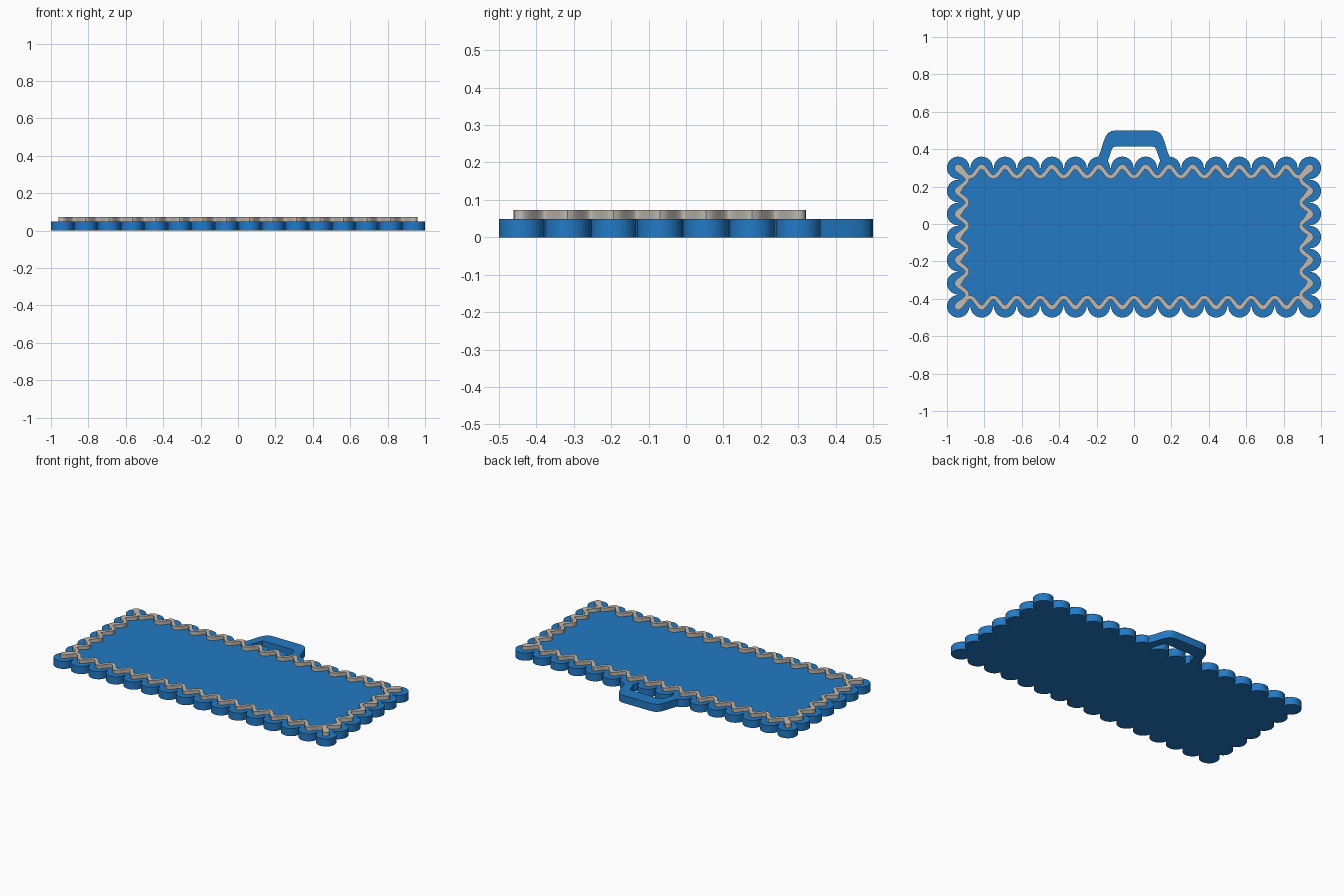
import bpy, bmesh, math
from mathutils import Vector

if "Cube" in bpy.data.objects:
    bpy.data.objects.remove(bpy.data.objects["Cube"])

CX, Y0, Y1 = 0.94, -0.44, 0.30     # scallop centre lines
R = 0.06                           # scallop radius
NX, NY = 15, 6                     # scallop steps along each side
BASE_H, RIDGE_H = 0.049, 0.073


def material(name, rgb):
    m = bpy.data.materials.new(name)
    m.diffuse_color = (*rgb, 1.0)
    m.use_nodes = True
    m.node_tree.nodes["Principled BSDF"].inputs["Base Color"].default_value = m.diffuse_color
    return m


blue = material("blue", (0.016, 0.195, 0.56))
beige = material("warm_grey", (0.55, 0.50, 0.44))


def finish(name, bm, mat):
    bmesh.ops.recalc_face_normals(bm, faces=bm.faces[:])
    mesh = bpy.data.meshes.new(name)
    bm.to_mesh(mesh)
    bm.free()
    mesh.materials.append(mat)
    ob = bpy.data.objects.new(name, mesh)
    bpy.context.collection.objects.link(ob)
    bpy.ops.object.select_all(action='DESELECT')
    ob.select_set(True)
    bpy.context.view_layer.objects.active = ob
    bpy.ops.object.shade_smooth_by_angle(angle=math.radians(35))
    return ob


def prism(bm, outline, z0, z1):
    """Extrude a flat outline from z0 to z1."""
    face = bm.faces.new([bm.verts.new((x, y, z0)) for x, y in outline])
    top = bmesh.ops.extrude_face_region(bm, geom=[face])["geom"]
    verts = [g for g in top if isinstance(g, bmesh.types.BMVert)]
    bmesh.ops.translate(bm, verts=verts, vec=(0, 0, z1 - z0))


def arc(c, r, a0, a1, n):
    return [(c[0] + r * math.cos(math.radians(a0 + (a1 - a0) * i / n)),
             c[1] + r * math.sin(math.radians(a0 + (a1 - a0) * i / n)))
            for i in range(n + 1)]


# The four sides, counter-clockwise: start, end, steps, outward angle
corners = [Vector(p) for p in ((-CX, Y0), (CX, Y0), (CX, Y1), (-CX, Y1))]
sides = [(corners[i], corners[(i + 1) % 4], (NX, NY)[i % 2], -90 + 90 * i)
         for i in range(4)]

# Scalloped base: half discs along the sides, three-quarter discs at corners
outline = []
for a, b, n, out in sides:
    outline += arc(a, R, out - 180, out + 90, 30)
    for k in range(1, n):
        outline += arc(a.lerp(b, k / n), R, out - 90, out + 90, 20)
bm = bmesh.new()
prism(bm, outline, 0, BASE_H)
finish("scalloped_base", bm, blue)

# Wavy raised border, one ribbon per side with a round dab at each corner
bm = bmesh.new()
STEPS, HALF = 20, 0.011
for a, b, n, out in sides:
    normal = Vector((math.cos(math.radians(out)), math.sin(math.radians(out))))
    path = []
    for i in range(n * STEPS + 1):
        s = (0.5 - 0.5 * math.cos(2 * math.pi * i / STEPS)) ** 0.8
        path.append(a.lerp(b, i / (n * STEPS)) + normal * (0.01 - 0.058 * s))
    left, right = [], []
    for i, p in enumerate(path):
        t = (path[min(i + 1, len(path) - 1)] - path[max(i - 1, 0)]).normalized()
        w = Vector((-t.y, t.x)) * HALF
        left.append(p + w)
        right.append(p - w)
    prism(bm, right + left[::-1], BASE_H - 0.003, RIDGE_H)
    prism(bm, arc(a, 0.02, 0, 345, 23), BASE_H - 0.003, RIDGE_H)
finish("wavy_border", bm, beige)

# Carrying handle: half profile mirrored about the centre
outer = [(0.205, 0.30), (0.20, 0.335), (0.19, 0.36), (0.178, 0.39),
         (0.163, 0.44), (0.152, 0.468), (0.138, 0.487), (0.12, 0.497), (0.10, 0.50)]
inner = [(0.10, 0.415), (0.111, 0.411), (0.118, 0.40), (0.133, 0.355),
         (0.148, 0.32), (0.155, 0.30)]
mirror = lambda pts: [(-x, y) for x, y in reversed(pts)]
bm = bmesh.new()
prism(bm, outer + mirror(outer) + mirror(inner) + inner, 0, BASE_H)
finish("handle", bm, blue)
